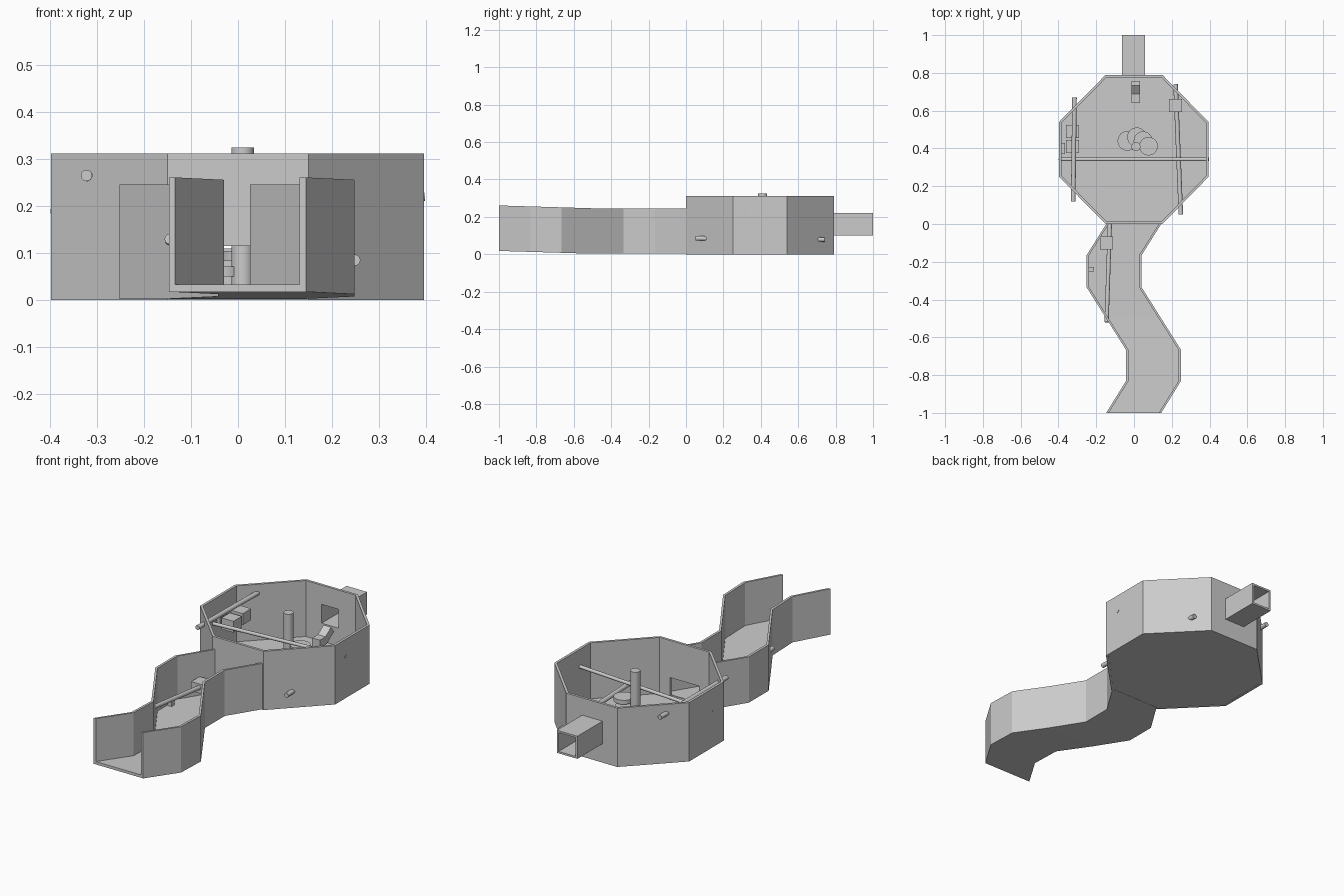
import bpy, bmesh, math
from mathutils import Vector, Matrix

if "Cube" in bpy.data.objects:
    bpy.data.objects.remove(bpy.data.objects["Cube"])


def make(name, bm):
    bmesh.ops.recalc_face_normals(bm, faces=bm.faces)
    me = bpy.data.meshes.new(name)
    bm.to_mesh(me)
    bm.free()
    ob = bpy.data.objects.new(name, me)
    bpy.context.collection.objects.link(ob)
    return ob


def box(name, c, s, rot=(0, 0, 0)):
    bm = bmesh.new()
    bmesh.ops.create_cube(bm, size=1)
    ob = make(name, bm)
    ob.data.transform(Matrix.Diagonal((*s, 1)))
    ob.location, ob.rotation_euler = c, rot
    return ob


def rod(name, a, b, r, seg=24):
    a, b = Vector(a), Vector(b)
    d = b - a
    bm = bmesh.new()
    bmesh.ops.create_cone(bm, cap_ends=True, segments=seg, radius1=r, radius2=r, depth=d.length)
    for f in bm.faces:
        f.smooth = len(f.verts) == 4
    for e in bm.edges:
        e.smooth = all(len(f.verts) == 4 for f in e.link_faces)
    ob = make(name, bm)
    ob.location = (a + b) / 2
    ob.rotation_euler = d.to_track_quat('Z', 'Y').to_euler()
    return ob


def loft(name, pairs, z0, z1, rise=lambda y: 0, closed=False):
    """Strip of rectangular sections between pairs of plan points."""
    bm = bmesh.new()
    rings = []
    for p, q in pairs:
        rings.append([bm.verts.new((v[0], v[1], z + rise(v[1])))
                      for v, z in ((p, z0), (q, z0), (q, z1), (p, z1))])
    n = len(rings)
    for i in range(n if closed else n - 1):
        a, b = rings[i], rings[(i + 1) % n]
        for j in range(4):
            k = (j + 1) % 4
            bm.faces.new((a[j], a[k], b[k], b[j]))
    if not closed:
        bm.faces.new(rings[0])
        bm.faces.new(rings[-1])
    return make(name, bm)


def cut(target, c, s):
    k = box("opening_cutter", c, s)
    k.hide_render = True
    k.hide_viewport = True
    m = target.modifiers.new("opening", 'BOOLEAN')
    m.operation, m.object, m.solver = 'DIFFERENCE', k, 'EXACT'


# octagonal chamber: wall ring and floor
cy = 0.395
octo = [(-.15, 0), (.15, 0), (.395, .25), (.395, .54), (.15, .79), (-.15, .79), (-.397, .54), (-.397, .25)]
inner = [(x * .966, cy + (y - cy) * .966) for x, y in octo]
walls = loft("chamber_walls", list(zip(octo, inner)), 0, .312, closed=True)
cut(walls, (0, 0, .065), (.17, .1, .1))
cut(walls, (-.003, .79, .16), (.10, .1, .10))
bm = bmesh.new()
face = bm.faces.new([bm.verts.new((x * .99, cy + (y - cy) * .99, .001)) for x, y in octo])
ext = bmesh.ops.extrude_face_region(bm, geom=[face])
for v in ext['geom']:
    if isinstance(v, bmesh.types.BMVert):
        v.co.z = .015
make("chamber_floor", bm)

# hollow square duct at the back
for sx in (-1, 1):
    box("duct_side", (-.003 + sx * .055, .89, .16), (.01, .22, .12))
for sz in (-1, 1):
    box("duct_panel", (-.003, .89, .16 + sz * .055), (.10, .22, .01))

# winding passage in front, second half sloping up slightly
ys = [0, -.167, -.333, -.5, -.665, -.832, -1]
mid = [0, -.105, -.105, 0, .104, .104, 0]
W, T = .147, .013
left = [(x - W, y) for x, y in zip(mid, ys)]
right = [(x + W - .003, y) for x, y in zip(mid, ys)]


def rise(y):
    return .003 + max(0, -y - .5) * .03


def shift(pts, d):
    return [(x + d, y) for x, y in pts]


loft("passage_floor", list(zip(left, right)), 0, .015, rise)
loft("passage_wall_left", list(zip(left, shift(left, T))), .001, .243, rise)
loft("passage_wall_right", list(zip(shift(right, -T), right)), .001, .243, rise)

# central column and stepped discs
rod("column", (.01, .41, .01), (.01, .41, .325), .024)
for i, (x, y) in enumerate([(-.035, .44), (.015, .46), (.048, .44), (.077, .412)]):
    z = .05 + i * .033
    rod("step_disc", (x, y, z), (x, y, z + .022), .052 - i * .001)

# loose beams piercing the walls
rod("beam_left", (-.322, .12, .265), (-.315, .67, .262), .012)
rod("beam_right", (.248, .05, .085), (.22, .74, .079), .012)
rod("beam_cross", (-.398, .342, .185), (.397, .342, .22), .009)
rod("beam_passage", (-.145, -.52, .13), (-.128, .0, .085), .011)

# scattered blocks
box("block_left_back", (-.325, .49, .19), (.07, .07, .06))
box("block_left_front", (-.325, .41, .18), (.07, .07, .06))
box("block_left_small", (-.378, .40, .19), (.025, .06, .04))
box("block_right", (.22, .627, .08), (.07, .07, .06))
box("block_centre", (.01, .665, .055), (.045, .05, .08))
box("block_tilted", (.01, .715, .09), (.045, .075, .04), (math.radians(35), 0, 0))
box("block_passage", (-.145, -.10, .09), (.07, .07, .05))
box("block_passage_small", (-.225, -.24, .03), (.025, .025, .03))
